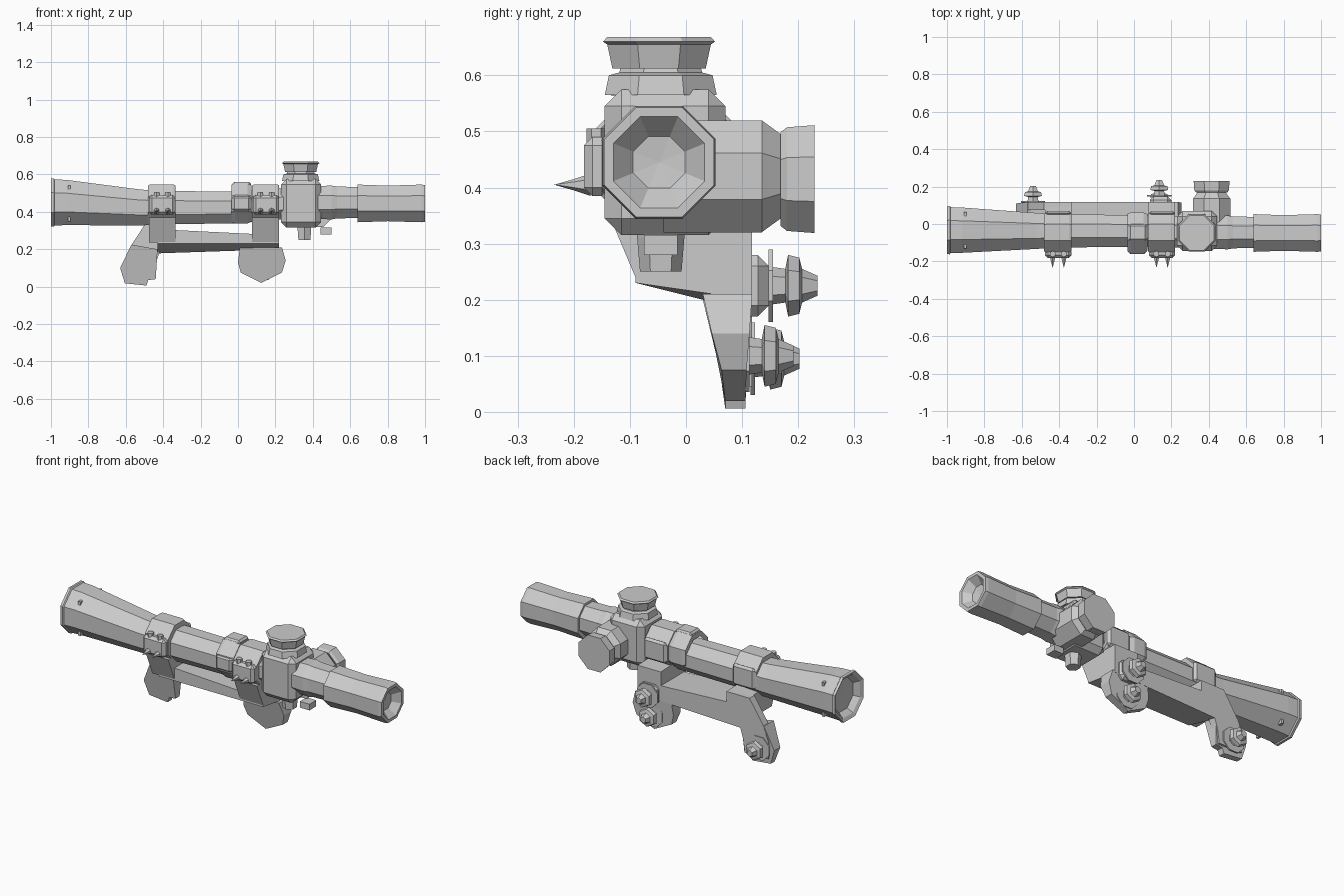
import bpy, bmesh, math
from mathutils import Vector

AY, AZ = -0.045, 0.445      # optical axis position


def make(name, bm):
    bmesh.ops.recalc_face_normals(bm, faces=bm.faces)
    me = bpy.data.meshes.new(name)
    bm.to_mesh(me)
    bm.free()
    ob = bpy.data.objects.new(name, me)
    bpy.context.collection.objects.link(ob)
    return ob


def lathe(name, profile, origin, axis='X', sides=8, turn=0.5):
    """Revolve (along, radius) pairs round an axis; radius 0 closes to a point."""
    bm = bmesh.new()
    rings = []
    for a, r in profile:
        ring = []
        for i in range(sides if r > 0 else 1):
            t = 2 * math.pi * (i + turn) / sides
            u, v = r * math.cos(t), r * math.sin(t)
            p = {'X': (a, u, v), 'Y': (u, a, v), 'Z': (u, v, a)}[axis]
            ring.append(bm.verts.new(Vector(p) + Vector(origin)))
        rings.append(ring)
    for A, B in zip(rings, rings[1:]):
        for i in range(sides):
            j = (i + 1) % sides
            vs = [A[i % len(A)], A[j % len(A)], B[j % len(B)], B[i % len(B)]]
            vs = list(dict.fromkeys(vs))
            if len(vs) > 2:
                bm.faces.new(vs)
    return make(name, bm)


def box(name, x, y, z, bevel=0.0):
    bm = bmesh.new()
    bmesh.ops.create_cube(bm, size=1)
    for v in bm.verts:
        v.co = [(lo + hi) / 2 + c * (hi - lo) for c, (lo, hi) in zip(v.co, (x, y, z))]
    if bevel:
        bmesh.ops.bevel(bm, geom=bm.edges[:], offset=bevel, segments=1, affect='EDGES')
    return make(name, bm)


def plate(name, outline, y0, y1):
    """Extrude an x-z outline along y."""
    bm = bmesh.new()
    f = bm.faces.new([bm.verts.new((x, y0, z)) for x, z in outline])
    ext = bmesh.ops.extrude_face_region(bm, geom=[f])
    bmesh.ops.translate(bm, vec=(0, y1 - y0, 0),
                        verts=[v for v in ext['geom'] if isinstance(v, bmesh.types.BMVert)])
    return make(name, bm)


# Scope tube: objective bell, main tube, with recessed front lens
tube = lathe("scope_tube", [(-0.95, 0), (-0.96, 0.095), (-0.99, 0.118), (-1.0, 0.138), (-0.985, 0.14),
                            (-0.98, 0.133), (-0.92, 0.131), (-0.52, 0.104), (-0.40, 0.096), (0.0, 0.092),
                            (0.30, 0.09), (0.50, 0.098), (0.53, 0.092), (0.64, 0.09), (0.64, 0)],
             (0, AY, AZ + 0.005))
for v in tube.data.vertices:                 # tube sits slightly low between the rings
    if -0.6 < v.co.x < 0.1:
        v.co.z -= 0.027
    v.co.y += 0.008 * (-0.6 < v.co.x < 0.1) + 0.012 * (v.co.x < -0.9)
# Eyepiece with recessed rear lens
lathe("eyepiece", [(0.62, 0), (0.64, 0.09), (0.64, 0.109), (0.80, 0.103), (0.98, 0.109),
                   (1.0, 0.106), (1.0, 0.088), (0.96, 0.05), (0.955, 0)], (0, AY - 0.003, AZ))
# Grip ridges near the objective
for i in range(4):
    t = math.pi / 4 * (2 * i + 1)
    y, z = AY + 0.012 + 0.12 * math.cos(t), AZ + 0.12 * math.sin(t)
    box("bell_ridge", (-0.91, -0.895), (y - 0.012, y + 0.012), (z - 0.012, z + 0.012))

# Turret housing
box("turret_housing", (0.23, 0.445), (-0.145, 0.07), (0.315, 0.575), 0.03)
lathe("elevation_neck", [(0.56, 0), (0.565, 0.108), (0.60, 0.1), (0.605, 0.08), (0.622, 0.075), (0.622, 0)],
      (0.335, AY, 0), 'Z')
lathe("elevation_cap", [(0.612, 0), (0.612, 0.09), (0.655, 0.1), (0.66, 0.108), (0.668, 0.1), (0.668, 0)],
      (0.335, AY - 0.003, 0), 'Z')
lathe("side_turret_base", [(-0.04, 0), (-0.04, 0.108), (0.135, 0.108), (0.145, 0.1), (0.168, 0.082),
                           (0.175, 0.078), (0.175, 0)], (0.415, 0, 0.42), 'Y')
lathe("side_turret_cap", [(0.168, 0), (0.168, 0.09), (0.18, 0.1), (0.229, 0.104), (0.229, 0)],
      (0.415, 0, 0.415), 'Y')
lathe("underside_stud", [(0.25, 0), (0.25, 0.037), (0.31, 0.042), (0.34, 0.042), (0.34, 0)],
      (0.355, AY, 0), 'Z', 6)
box("underside_tab", (0.44, 0.50), (-0.075, -0.015), (0.28, 0.315))

# Mount rings with clamp flanges and screws
for n, x0, x1 in (("front", -0.48, -0.335), ("rear", 0.075, 0.22)):
    lathe(n + "_ring", [(x0, 0.08), (x0, 0.11), (x0 + 0.01, 0.115), (x1 - 0.01, 0.115), (x1, 0.11), (x1, 0.08)],
          (0, AY, AZ - 0.005))
    box(n + "_clamp_outer", (x0 + 0.005, x1), (-0.182, -0.135), (0.385, 0.49), 0.015)
    box(n + "_clamp_inner", (x0 + 0.005, x1), (0.045, 0.07), (0.38, 0.50), 0.012)
    for xs in (x0 + 0.045, x1 - 0.04):
        lathe(n + "_screw", [(-0.235, 0), (-0.2, 0.01), (-0.17, 0.02), (-0.17, 0)], (xs, 0, 0.405), 'Y', 6)
        lathe(n + "_clamp_screw", [(0.47, 0), (0.47, 0.017), (0.505, 0.017), (0.505, 0)],
              (xs, -0.16, 0), 'Z', 6)
# Middle adjusting ring
lathe("middle_ring", [(-0.035, 0.08), (-0.035, 0.108), (-0.015, 0.116), (0.05, 0.116), (0.072, 0.105), (0.072, 0.08)],
      (0, AY, AZ))
box("middle_ring_clamp", (-0.035, 0.07), (-0.16, -0.13), (0.40, 0.49), 0.015)
box("middle_ring_lug", (-0.03, 0.07), (-0.09, 0.0), (0.53, 0.56), 0.01)

# Cantilever mount: beam, ring columns and raked arm
beam = box("mount_beam", (-0.43, 0.22), (-0.09, 0.118), (0.2, 0.275))
for v in beam.data.vertices:
    front = v.co.x < 0
    if v.co.z < 0.23:
        v.co.z += 0.03 * (v.co.y < 0) - 0.022 * (front and v.co.y > 0)
    elif front:
        v.co.z += 0.032
for n, x0, x1 in (("front", -0.475, -0.335), ("rear", 0.075, 0.22)):
    col = box(n + "_column", (x0, x1), (-0.088, 0.118), (0.235, 0.36))
    for v in col.data.vertices:
        if v.co.z > 0.3:
            if v.co.y < 0:
                v.co.y, v.co.z = -0.145, 0.37
            elif n == "front":
                v.co.y = 0.09
plate("raked_arm", [(-0.48, 0.36), (-0.335, 0.36), (-0.335, 0.25), (-0.42, 0.185), (-0.44, 0.12),
                    (-0.45, 0.045), (-0.595, 0.045), (-0.60, 0.14), (-0.565, 0.23)], 0.075, 0.118)


# Feet taper towards their lower edge
def foot(name, outline):
    ob = plate(name, outline, 0.0, 1.0)
    for v in ob.data.vertices:
        k = max(0.0, min(1.0, (0.2 - v.co.z) / 0.15))
        v.co.y = 0.118 - 0.012 * k if v.co.y > 0.5 else 0.03 + 0.04 * k


foot("front_foot", [(-0.57, 0.225), (-0.43, 0.2), (-0.44, 0.04), (-0.48, 0.035), (-0.49, 0.006),
                    (-0.605, 0.018), (-0.63, 0.10)])
foot("rear_foot", [(0.01, 0.21), (0.235, 0.21), (0.255, 0.14), (0.235, 0.075), (0.125, 0.02),
                   (0.015, 0.075), (0.0, 0.13)])
box("rear_boss", (0.085, 0.2), (0.09, 0.148), (0.17, 0.28), 0.02)

# Clamp nuts at the feet
for n, x, z, y in (("front", -0.54, 0.095, 0.11), ("rear", 0.135, 0.225, 0.142), ("lower", 0.135, 0.10, 0.10)):
    lathe(n + "_nut", [(y, 0), (y, 0.035), (y + 0.035, 0.03), (y + 0.04, 0.055), (y + 0.06, 0.05),
                       (y + 0.065, 0.03), (y + 0.092, 0.018), (y + 0.092, 0)], (x, 0, z), 'Y', 6)
    lathe(n + "_washer", [(y + 0.005, 0), (y + 0.005, 0.07), (y + 0.013, 0.07), (y + 0.013, 0)],
          (x, 0, z), 'Y', 8)
